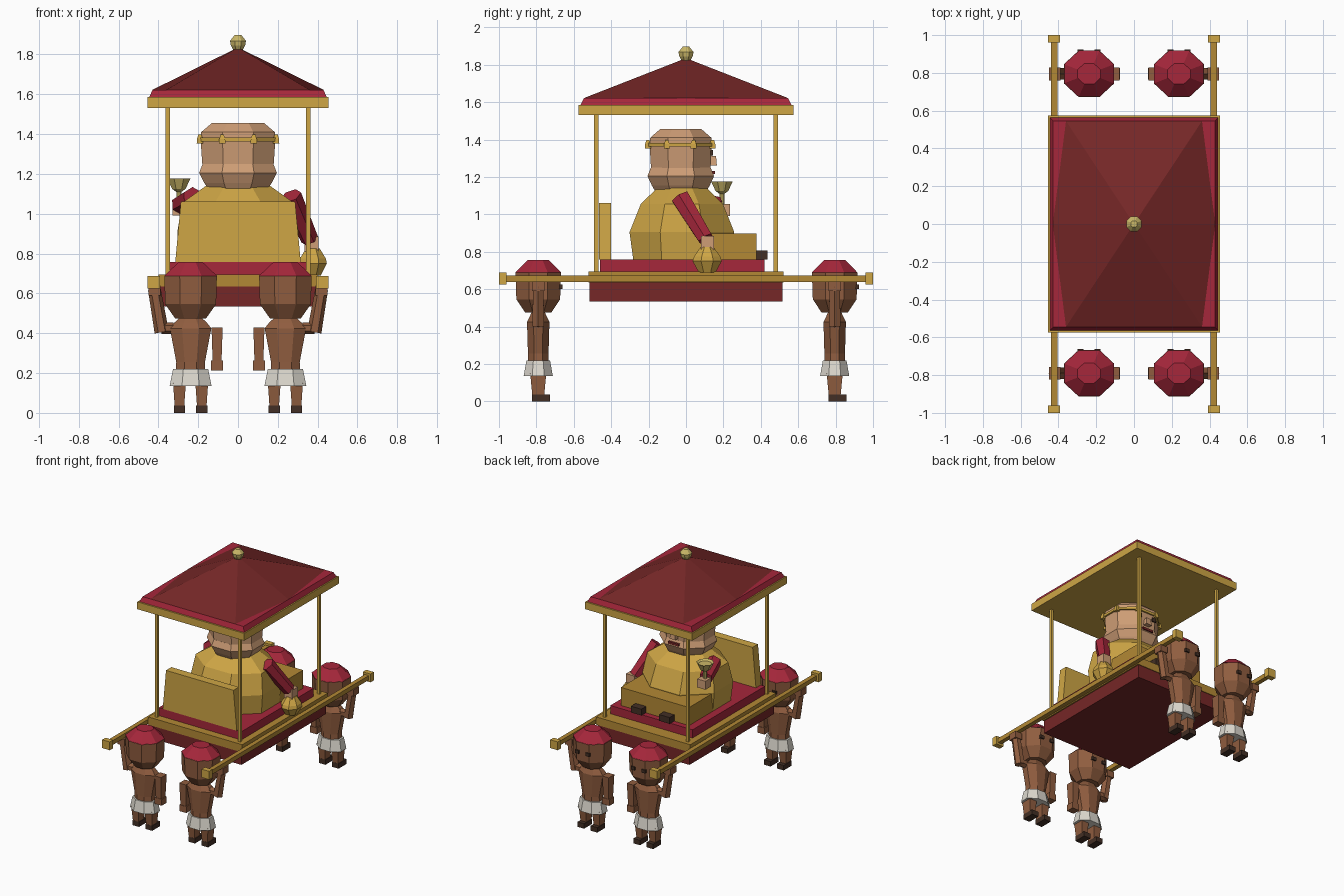
import bpy, bmesh, math
from mathutils import Vector

if "Cube" in bpy.data.objects:
    bpy.data.objects.remove(bpy.data.objects["Cube"])


def material(name, rgb):
    m = bpy.data.materials.new(name)
    m.diffuse_color = (*rgb, 1)
    m.use_nodes = True
    m.node_tree.nodes["Principled BSDF"].inputs["Base Color"].default_value = m.diffuse_color
    return m


CRIMSON = material("crimson", (0.38, 0.02, 0.043))
DARK_RED = material("dark red", (0.18, 0.02, 0.02))
GOLD = material("gold", (0.62, 0.38, 0.06))
OLD_GOLD = material("old gold", (0.45, 0.25, 0.035))
PALE_GOLD = material("pale gold", (0.60, 0.48, 0.14))
SKIN = material("fair skin", (0.62, 0.34, 0.18))
BROWN = material("brown skin", (0.28, 0.11, 0.05))
DARK = material("dark brown", (0.055, 0.028, 0.018))
CLOTH = material("off white cloth", (0.72, 0.69, 0.62))


def finish(name, bm, mat):
    bmesh.ops.recalc_face_normals(bm, faces=bm.faces)
    me = bpy.data.meshes.new(name)
    bm.to_mesh(me)
    bm.free()
    me.materials.append(mat)
    ob = bpy.data.objects.new(name, me)
    bpy.context.collection.objects.link(ob)
    return ob


def skin_rings(name, rings, mat, closed=False):
    """Join equal rings of points with quads; cap the ends or close the loop."""
    bm = bmesh.new()
    vs = [[bm.verts.new(p) for p in r] for r in rings]
    pairs = list(zip(vs, vs[1:])) + ([(vs[-1], vs[0])] if closed else [])
    for a, b in pairs:
        n = len(a)
        for i in range(n):
            bm.faces.new((a[i], a[(i + 1) % n], b[(i + 1) % n], b[i]))
    if not closed:
        bm.faces.new(vs[0])
        bm.faces.new(vs[-1])
    return finish(name, bm, mat)


def loft(name, profile, mat, x=0, y=0, n=8, closed=False):
    """Stack of n-gons (z, half width, half depth), flats facing the axes."""
    k = 1 / math.cos(math.pi / n)
    rings = [[(x + rx * k * math.cos(math.tau * (i + .5) / n),
               y + ry * k * math.sin(math.tau * (i + .5) / n), z)
              for i in range(n)] for z, rx, ry in profile]
    return skin_rings(name, rings, mat, closed)


def box(name, lo, hi, mat, taper=(1, 1)):
    x, y = (lo[0] + hi[0]) / 2, (lo[1] + hi[1]) / 2
    w, d = (hi[0] - lo[0]) / 2, (hi[1] - lo[1]) / 2
    return loft(name, [(lo[2], w, d), (hi[2], w * taper[0], d * taper[1])], mat, x, y, 4)


def tube(name, p, q, r0, r1, mat, n=6):
    p, q = Vector(p), Vector(q)
    rot = (q - p).to_track_quat('Z', 'Y')
    rings = [[c + rot @ Vector((r * math.cos(math.tau * (i + .5) / n),
                                r * math.sin(math.tau * (i + .5) / n), 0))
              for i in range(n)] for c, r in ((p, r0), (q, r1))]
    return skin_rings(name, rings, mat)


# Litter: base, deck, cushion, backrest
box("base", (-.39, -.515, .535), (.39, .515, .635), DARK_RED)
box("deck", (-.40, -.52, .635), (.40, .52, .695), OLD_GOLD)
box("cushion", (-.35, -.46, .695), (.35, .42, .758), CRIMSON)
box("backrest", (-.315, -.465, .758), (.315, -.40, 1.062), GOLD, (.91, 1))

# Carrying poles, end caps and canopy posts
for s in (-1, 1):
    box("carrying_pole", (s * .423 - .017, -.97, .638), (s * .423 + .017, .97, .672), OLD_GOLD)
    for t in (-1, 1):
        box("pole_cap", (s * .423 - .032, t * .98 - .02, .624),
            (s * .423 + .032, t * .98 + .02, .688), GOLD)
        box("canopy_post", (s * .353 - .011, t * .48 - .011, .69),
            (s * .353 + .011, t * .48 + .011, 1.54), GOLD)

# Canopy: gold rim, crimson border, dark six-sided roof, finial
box("canopy_rim", (-.455, -.575, 1.53), (.455, .575, 1.586), GOLD)
box("canopy_border", (-.445, -.563, 1.586), (.445, .563, 1.622), CRIMSON, (.965, .97))
bm = bmesh.new()
hexagon = [(.36, .545), (-.36, .545), (-.43, 0), (-.36, -.545), (.36, -.545), (.43, 0)]
base = [bm.verts.new((x, y, 1.622)) for x, y in hexagon]
apex = bm.verts.new((0, 0, 1.835))
for i in range(6):
    bm.faces.new((base[i], base[(i + 1) % 6], apex))
bm.faces.new(base)
finish("canopy_roof", bm, DARK_RED)
loft("finial", [(1.82, .022, .022), (1.845, .036, .036), (1.868, .04, .04), (1.897, .017, .017)], PALE_GOLD)

# Seated ruler: robe, lap, shoes
loft("robe", [(.758, .29, .26), (.905, .305, .28), (1.055, .28, .22), (1.148, .15, .125)], GOLD, 0, -.022)
box("lap", (-.29, .05, .758), (.29, .377, .897), OLD_GOLD)
for s in (-1, 1):
    box("shoe", (s * .12 - .045, .36, .76), (s * .12 + .045, .435, .808), DARK)

# Head with jowl and face
HY = -.028
loft("ruler_head", [(1.23, .178, .158), (1.36, .187, .166), (1.41, .185, .163), (1.456, .13, .11)], SKIN, 0, HY)
loft("jowl", [(1.12, .145, .135), (1.155, .17, .155), (1.205, .195, .178), (1.25, .178, .16)], SKIN, 0, HY)
for s in (-1, 1):
    box("ruler_eye", (s * .065 - .017, .12, 1.315), (s * .065 + .017, .145, 1.343), DARK)
box("nose", (-.025, .12, 1.262), (.025, .165, 1.312), SKIN, (.7, .8))
box("mouth", (-.045, .13, 1.215), (.045, .156, 1.232), DARK_RED)

# Circlet with a leaf at each corner
loft("circlet", [(1.363, .187, .166), (1.363, .2, .18), (1.382, .2, .18), (1.382, .187, .166)],
     GOLD, 0, HY - .003, closed=True)
for i in range(8):
    a = math.tau * (i + .5) / 8
    x, y = .207 * math.cos(a), HY - .003 + .187 * math.sin(a)
    loft("circlet_leaf", [(1.352, .016, .016), (1.375, .015, .015), (1.398, .008, .008)], GOLD, x, y, 4)

# Right sleeve, hand and money pouch
tube("pouch_sleeve", (.265, -.03, 1.09), (.36, .105, .87), .055, .045, CRIMSON)
box("pouch_hand", (.335, .08, .81), (.405, .15, .885), SKIN)
loft("pouch", [(.69, .04, .045), (.75, .07, .078), (.775, .065, .07), (.825, .035, .035)], GOLD, .376, .113)

# Left sleeve, hand and goblet
tube("goblet_sleeve", (-.225, -.02, 1.08), (-.29, .175, 1.045), .055, .048, CRIMSON)
box("goblet_hand", (-.33, .165, .99), (-.26, .235, 1.055), SKIN)
loft("goblet", [(1.04, .03, .03), (1.055, .013, .013), (1.11, .013, .013), (1.125, .034, .034),
                (1.177, .058, .058), (1.165, .044, .044)], PALE_GOLD, -.297, .192)


# Four bearers, outer arm raised to the pole
def bearer(s, y):
    x = s * .238
    loft("bearer_torso", [(.19, .075, .055), (.255, .072, .055), (.425, .104, .06), (.455, .08, .045),
                          (.482, .05, .033)], BROWN, x, y)
    loft("loincloth", [(.135, .105, .078), (.22, .088, .063)], CLOTH, x, y)
    loft("bearer_head", [(.475, .078, .07), (.546, .128, .117), (.69, .132, .122)], BROWN, x, y)
    loft("turban", [(.688, .133, .123), (.757, .06, .055)], CRIMSON, x, y)
    for t in (-1, 1):
        box("bearer_eye", (x + t * .045 - .016, y + .11, .6), (x + t * .045 + .016, y + .129, .625), DARK)
        fx = x + t * .056
        loft("bearer_leg", [(.035, .024, .032), (.15, .032, .043)], BROWN, fx, y, 4)
        box("bearer_foot", (fx - .028, y - .033, 0), (fx + .028, y + .063, .038), DARK)
    ix = x - s * .133
    loft("lowered_arm", [(.25, .022, .026), (.43, .028, .034)], BROWN, ix, y, 4)
    box("lowered_hand", (ix - .03, y - .03, .213), (ix + .03, y + .03, .262), BROWN)
    tube("raised_upper_arm", (x + s * .085, y, .425), (x + s * .145, y, .425), .03, .03, BROWN)
    tube("raised_arm", (x + s * .145, y, .405), (x + s * .182, y, .62), .036, .032, BROWN)
    box("raised_hand", (s * .42 - .03, y - .034, .59), (s * .42 + .03, y + .034, .64), BROWN)


for side in (-1, 1):
    for place in (-.79, .795):
        bearer(side, place)
